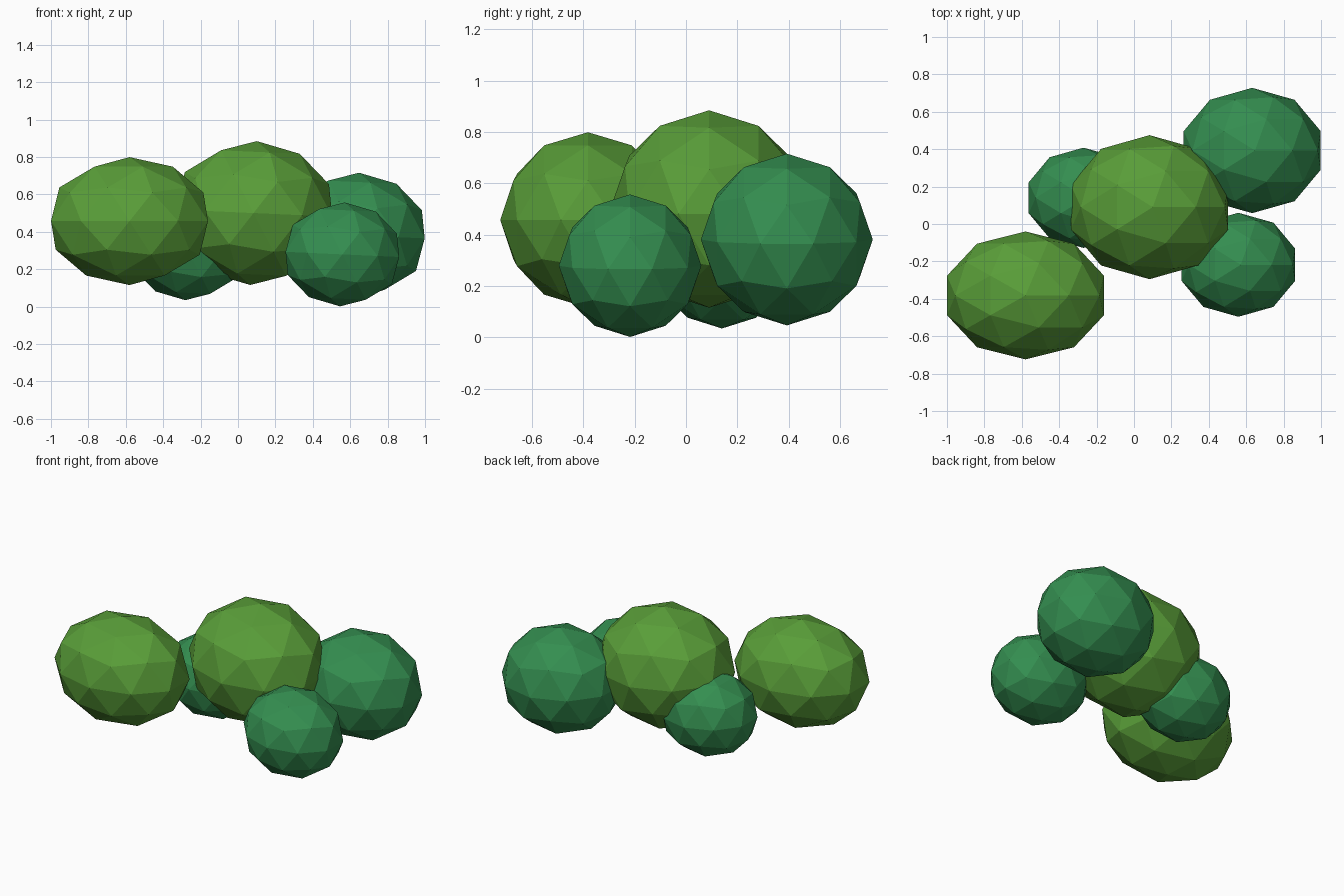
import bpy

if "Cube" in bpy.data.objects:
    bpy.data.objects.remove(bpy.data.objects["Cube"])


def material(name, colour):
    mat = bpy.data.materials.new(name)
    mat.diffuse_color = (*colour, 1)
    mat.use_nodes = True
    mat.node_tree.nodes["Principled BSDF"].inputs["Base Color"].default_value = mat.diffuse_color
    return mat


light = material("light_leaves", (0.10, 0.34, 0.04))
dark = material("dark_leaves", (0.034, 0.27, 0.08))


def clump(name, centre, radius, stretch, tilt, mat):
    """Flat-shaded leaf ball, widened along x and leaning slightly to +x."""
    bpy.ops.mesh.primitive_ico_sphere_add(
        subdivisions=2, radius=radius, location=centre, rotation=(0, tilt, 0))
    ob = bpy.context.object
    ob.name = name
    ob.scale.x = stretch
    ob.data.materials.append(mat)


# Large light clumps
clump("middle_leaf_clump", (0.083, 0.09, 0.50), 0.385, 1.15, 0.045, light)
clump("left_leaf_clump", (-0.58, -0.382, 0.457), 0.342, 1.29, 0, light)

# Smaller dark clumps
clump("back_right_leaf_clump", (0.632, 0.393, 0.381), 0.335, 1.15, 0.045, dark)
clump("front_right_leaf_clump", (0.558, -0.218, 0.279), 0.278, 1.15, 0.045, dark)
clump("back_left_leaf_clump", (-0.27, 0.14, 0.302), 0.268, 1.15, 0.045, dark)
